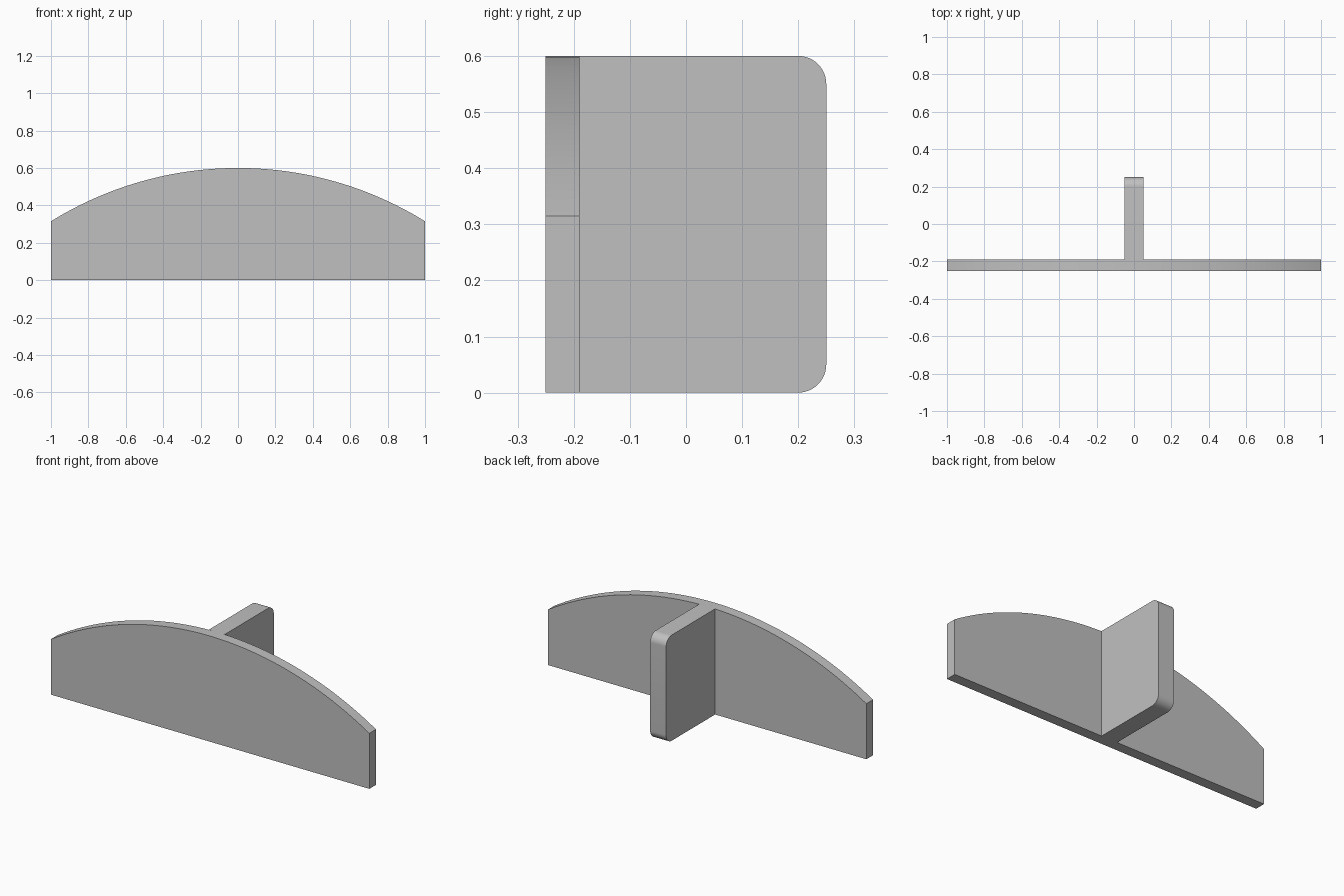
import bpy, bmesh, math
from mathutils import Vector

if "Cube" in bpy.data.objects:
    bpy.data.objects.remove(bpy.data.objects["Cube"])

grey = bpy.data.materials.new("plain_grey")
grey.diffuse_color = (0.53, 0.53, 0.53, 1)
grey.use_nodes = True
grey.node_tree.nodes["Principled BSDF"].inputs["Base Color"].default_value = grey.diffuse_color


def prism(name, outline, offset):
    """Extrude a closed outline of 3D points along an offset."""
    bm = bmesh.new()
    face = bm.faces.new([bm.verts.new(p) for p in outline])
    ext = bmesh.ops.extrude_face_region(bm, geom=[face])
    moved = [v for v in ext["geom"] if isinstance(v, bmesh.types.BMVert)]
    bmesh.ops.translate(bm, verts=moved, vec=Vector(offset))
    bmesh.ops.recalc_face_normals(bm, faces=bm.faces[:])
    mesh = bpy.data.meshes.new(name)
    bm.to_mesh(mesh)
    bm.free()
    mesh.materials.append(grey)
    ob = bpy.data.objects.new(name, mesh)
    bpy.context.collection.objects.link(ob)
    bpy.ops.object.select_all(action='DESELECT')
    ob.select_set(True)
    bpy.context.view_layer.objects.active = ob
    bpy.ops.object.shade_smooth_by_angle(angle=math.radians(25))
    return ob


# Front plate: flat bottom, short upright ends, circular arc on top
top, shoulder = 0.60, 0.315
rise = top - shoulder
radius = (1 + rise ** 2) / (2 * rise)
half = math.asin(1 / radius)
steps = 48
plate = [(-1, -0.25, 0), (1, -0.25, 0)]
for i in range(steps + 1):
    a = half * (1 - 2 * i / steps)
    plate.append((radius * math.sin(a), -0.25, top - radius + radius * math.cos(a)))
prism("front_plate", plate, (0, 0.06, 0))

# Rear fin: upright slab with two rounded back corners
r = 0.05
fin = [(-0.05, -0.19, 0)]
for cz, start in ((r, -90), (top - r, 0)):
    for i in range(13):
        a = math.radians(start + 90 * i / 12)
        fin.append((-0.05, 0.25 - r + r * math.cos(a), cz + r * math.sin(a)))
fin.append((-0.05, -0.19, top))
prism("rear_fin", fin, (0.10, 0, 0))
